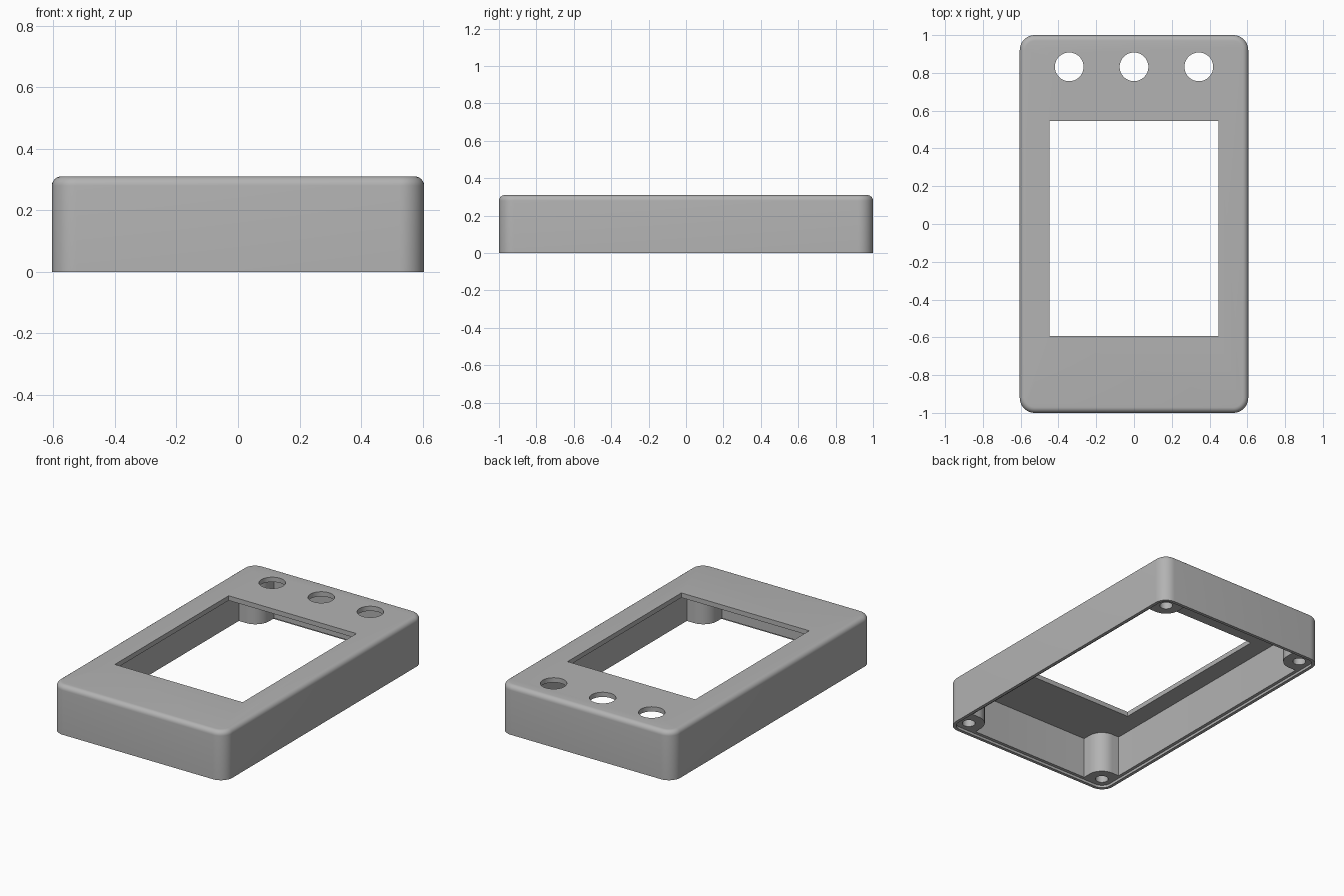
import bpy, bmesh
from math import sin, cos, pi, radians

if "Cube" in bpy.data.objects:
    bpy.data.objects.remove(bpy.data.objects["Cube"], do_unlink=True)

HX, HY, TOP = 0.605, 1.0, 0.31      # half width, half length, height
CORNER, FILLET = 0.08, 0.03
WALL, LIP, STEP, PLATE = 0.04, 0.02, 0.016, 0.03

grey = bpy.data.materials.new("Plain grey")
grey.use_nodes = True
grey.diffuse_color = (0.45, 0.45, 0.45, 1)
grey.node_tree.nodes["Principled BSDF"].inputs["Base Color"].default_value = grey.diffuse_color


def finish(name, bm):
    bmesh.ops.recalc_face_normals(bm, faces=bm.faces)
    mesh = bpy.data.meshes.new(name)
    bm.to_mesh(mesh)
    bm.free()
    mesh.materials.append(grey)
    obj = bpy.data.objects.new(name, mesh)
    bpy.context.collection.objects.link(obj)
    return obj


def loft(name, rings):
    """Closed solid through rings of equal point count."""
    bm = bmesh.new()
    loops = [[bm.verts.new(p) for p in ring] for ring in rings]
    n = len(loops[0])
    for a, b in zip(loops, loops[1:]):
        for i in range(n):
            j = (i + 1) % n
            bm.faces.new((a[i], a[j], b[j], b[i]))
    bm.faces.new(loops[0])
    bm.faces.new(loops[-1])
    return finish(name, bm)


def rounded_ring(inset, z, steps=10):
    cx, cy, r = HX - CORNER, HY - CORNER, CORNER - inset
    pts = []
    for k, (sx, sy) in enumerate([(1, 1), (-1, 1), (-1, -1), (1, -1)]):
        for i in range(steps + 1):
            t = (k + i / steps) * pi / 2
            pts.append((sx * cx + r * cos(t), sy * cy + r * sin(t), z))
    return pts


def cylinder(x, y, r, z0, z1, n=48):
    ring = [(x + r * cos(2 * pi * i / n), y + r * sin(2 * pi * i / n)) for i in range(n)]
    return loft("cutter", [[(*p, z) for p in ring] for z in (z0, z1)])


def box(x0, x1, y0, y1, z0, z1):
    ring = [(x0, y0), (x1, y0), (x1, y1), (x0, y1)]
    return loft("cutter", [[(*p, z) for p in ring] for z in (z0, z1)])


def select(obj):
    bpy.ops.object.select_all(action="DESELECT")
    obj.select_set(True)
    bpy.context.view_layer.objects.active = obj


def cut(obj, cutter):
    mod = obj.modifiers.new("cut", "BOOLEAN")
    mod.operation, mod.solver, mod.object = "DIFFERENCE", "EXACT", cutter
    select(obj)
    bpy.ops.object.modifier_apply(modifier=mod.name)
    bpy.data.objects.remove(cutter, do_unlink=True)


def smooth(obj):
    select(obj)
    bpy.ops.object.shade_smooth_by_angle(angle=radians(30))


# Case shell: ceiling, inner wall, stepped lip, outer wall, rounded top edge
rings = [rounded_ring(WALL, TOP - PLATE), rounded_ring(WALL, STEP),
         rounded_ring(LIP, STEP), rounded_ring(LIP, 0), rounded_ring(0, 0)]
for i in range(7):
    t = i / 6 * pi / 2
    rings.append(rounded_ring(FILLET * (1 - cos(t)), TOP - FILLET * (1 - sin(t))))
shell = loft("case_shell", rings)

# Screen window and three button holes
cut(shell, box(-0.447, 0.447, -0.592, 0.545, 0.2, 0.4))
for x in (-0.343, 0, 0.343):
    cut(shell, cylinder(x, 0.832, 0.076, 0.2, 0.4))
smooth(shell)

# Corner screw bosses, rounded towards the inside, with blind bores
INSET, RADIUS, REACH = 0.09, 0.095, 0.055
for side, sx in (("left", 1), ("right", -1)):
    for end, sy in (("front", -1), ("back", 1)):
        cx, cy = sx * (HX - INSET), sy * (HY - INSET)
        arc = [(-RADIUS * cos(i / 12 * pi / 2), -RADIUS * sin(i / 12 * pi / 2)) for i in range(13)]
        outline = [(-RADIUS, REACH)] + arc + [(REACH, -RADIUS), (REACH, REACH)]
        boss = loft(f"{end}_{side}_screw_boss",
                    [[(cx + sx * u, cy + sy * v, z) for u, v in outline]
                     for z in (STEP, TOP - PLATE + 0.005)])
        cut(boss, cylinder(cx, cy, 0.038, -0.05, 0.22, 32))
        smooth(boss)
